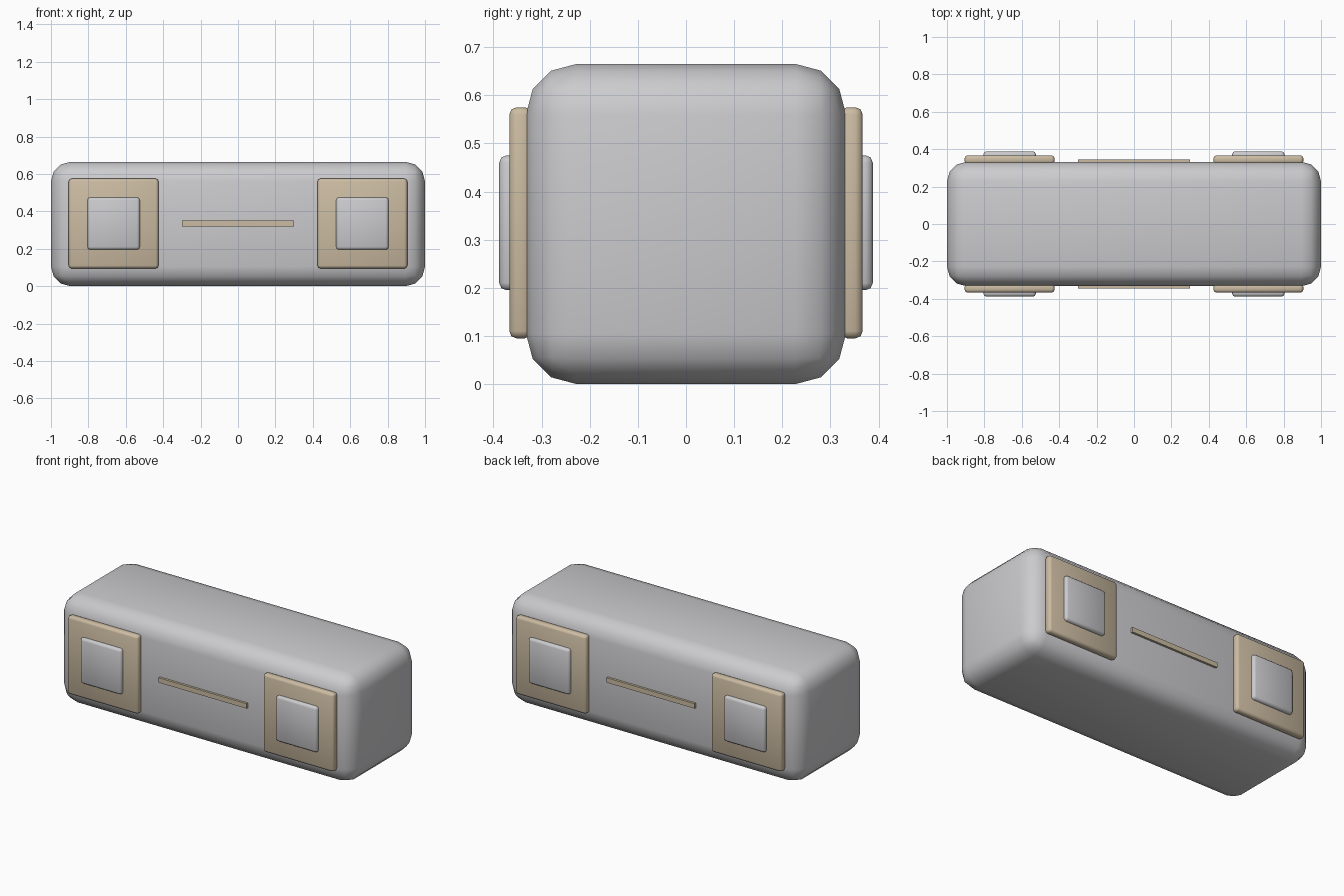
import bpy
import math

cube = bpy.data.objects.get("Cube")
if cube:
    bpy.data.objects.remove(cube, do_unlink=True)


def make_material(name, colour):
    mat = bpy.data.materials.new(name)
    mat.use_nodes = True
    mat.diffuse_color = colour
    mat.node_tree.nodes["Principled BSDF"].inputs["Base Color"].default_value = colour
    return mat


grey = make_material("light grey", (0.60, 0.60, 0.62, 1))
tan = make_material("warm tan", (0.60, 0.50, 0.36, 1))


def rounded_box(name, centre, size, mat, width=0, segments=2):
    """Box with rounded edges and smooth shading."""
    bpy.ops.mesh.primitive_cube_add(size=1, location=centre)
    ob = bpy.context.object
    ob.name = name
    ob.scale = size
    bpy.ops.object.transform_apply(location=False, rotation=False, scale=True)
    ob.data.materials.append(mat)
    if width:
        bevel = ob.modifiers.new("Rounding", 'BEVEL')
        bevel.width = width
        bevel.segments = segments
        bpy.ops.object.modifier_apply(modifier=bevel.name)
        bpy.ops.object.shade_smooth_by_angle(angle=math.radians(50))
    return ob


MID = 0.3325   # height of the centre line
INNER = 0.32   # depth at which the details are seated in the body


def detail(name, x, side, outer, width, height, mat, rounding=0):
    """Block seated in the front (side -1) or back (side 1) wall."""
    y = side * (INNER + outer) / 2
    return rounded_box(name, (x, y, MID + 0.0025), (width, outer - INNER, height),
                       mat, rounding)


# Main body
rounded_box("body", (0, 0, MID), (2, 0.665, 0.665), grey, 0.105, 3)

# Square plates, raised pads and centre strip on both long walls
for side, face in ((-1, "front"), (1, "back")):
    for sx, hand in ((-1, "right"), (1, "left")):
        x = sx * 0.665
        detail(f"{face}_{hand}_plate", x, side, 0.367, 0.48, 0.48, tan, 0.015)
        detail(f"{face}_{hand}_pad", x, side, 0.388, 0.28, 0.28, grey, 0.015)
    detail(f"{face}_strip", 0, side, 0.346, 0.60, 0.03, tan)
